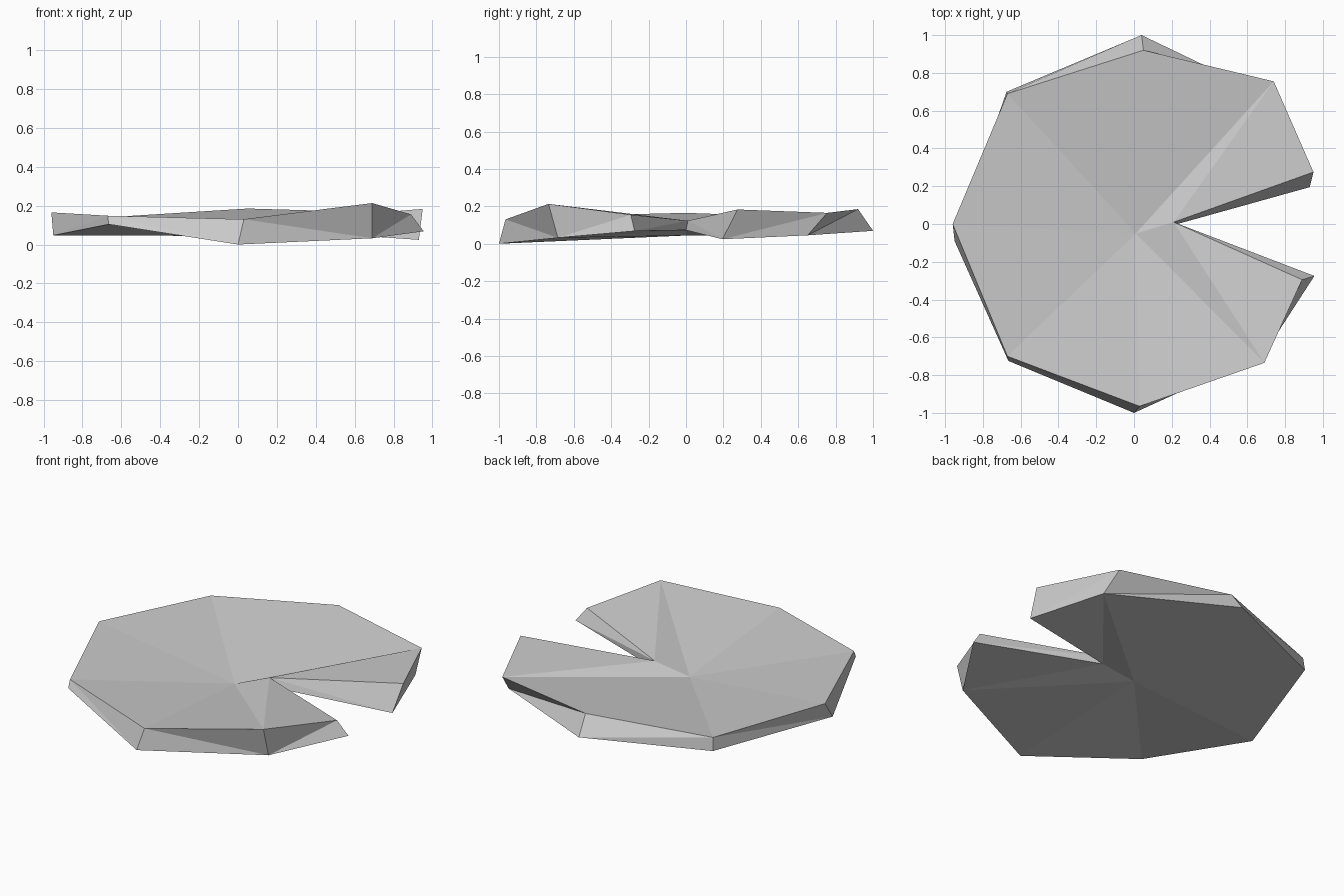
import bpy
import bmesh

cube = bpy.data.objects.get("Cube")
if cube:
    bpy.data.objects.remove(cube, do_unlink=True)

# Rim of the leaf, counter-clockwise from one side of the notch to the other
top_rim = [(.95, .275, .183), (.74, .755, .165), (.05, .92, .185),
           (-.67, .69, .14), (-.96, 0, .165), (-.67, -.70, .148),
           (.03, -.965, .13), (.69, -.735, .213), (.89, -.295, .155)]
bottom_rim = [(.93, .195, .024), (.77, .65, .045), (.04, 1, .069),
              (-.675, .70, .06), (-.95, -.09, .047), (-.665, -.725, .104),
              (0, -1, 0), (.69, -.685, .032), (.955, -.275, .068)]

bm = bmesh.new()
top = [bm.verts.new(p) for p in top_rim]
bottom = [bm.verts.new(p) for p in bottom_rim]
top_centre = bm.verts.new((.01, -.05, .054))
bottom_centre = bm.verts.new((0, 0, .044))
top_notch = bm.verts.new((.21, .01, .123))
bottom_notch = bm.verts.new((.23, 0, .073))


def fan(rim, centre, notch):
    """Leaf surface: a fan about the centre, with the two end flaps on the notch."""
    tris = [(notch, rim[0], rim[1]), (notch, rim[1], centre),
            (notch, centre, rim[-2]), (notch, rim[-2], rim[-1])]
    tris += [(centre, a, b) for a, b in zip(rim[1:-2], rim[2:-1])]
    return tris


# Upper and lower surfaces
for tri in fan(top, top_centre, top_notch):
    bm.faces.new(tri)
for tri in fan(bottom, bottom_centre, bottom_notch):
    bm.faces.new(tri[::-1])

# Outer walls, with some diagonals running the other way
flipped = {3, 5, 6}
for i in range(len(top) - 1):
    a, b, c, d = bottom[i], bottom[i + 1], top[i + 1], top[i]
    tris = [(a, b, d), (b, c, d)] if i in flipped else [(a, b, c), (a, c, d)]
    for tri in tris:
        bm.faces.new(tri)

# Notch walls
for tri in [(top_notch, bottom_notch, bottom[0]), (top_notch, bottom[0], top[0]),
            (bottom_notch, top_notch, bottom[-1]), (top_notch, top[-1], bottom[-1])]:
    bm.faces.new(tri)
bmesh.ops.recalc_face_normals(bm, faces=bm.faces)

mesh = bpy.data.meshes.new("lily_pad")
bm.to_mesh(mesh)
bm.free()

# Single grey material
colour = (.6, .6, .6, 1)
grey = bpy.data.materials.new("plain grey")
grey.use_nodes = True
grey.diffuse_color = colour
grey.node_tree.nodes["Principled BSDF"].inputs["Base Color"].default_value = colour
mesh.materials.append(grey)

leaf = bpy.data.objects.new("lily_pad", mesh)
bpy.context.collection.objects.link(leaf)
